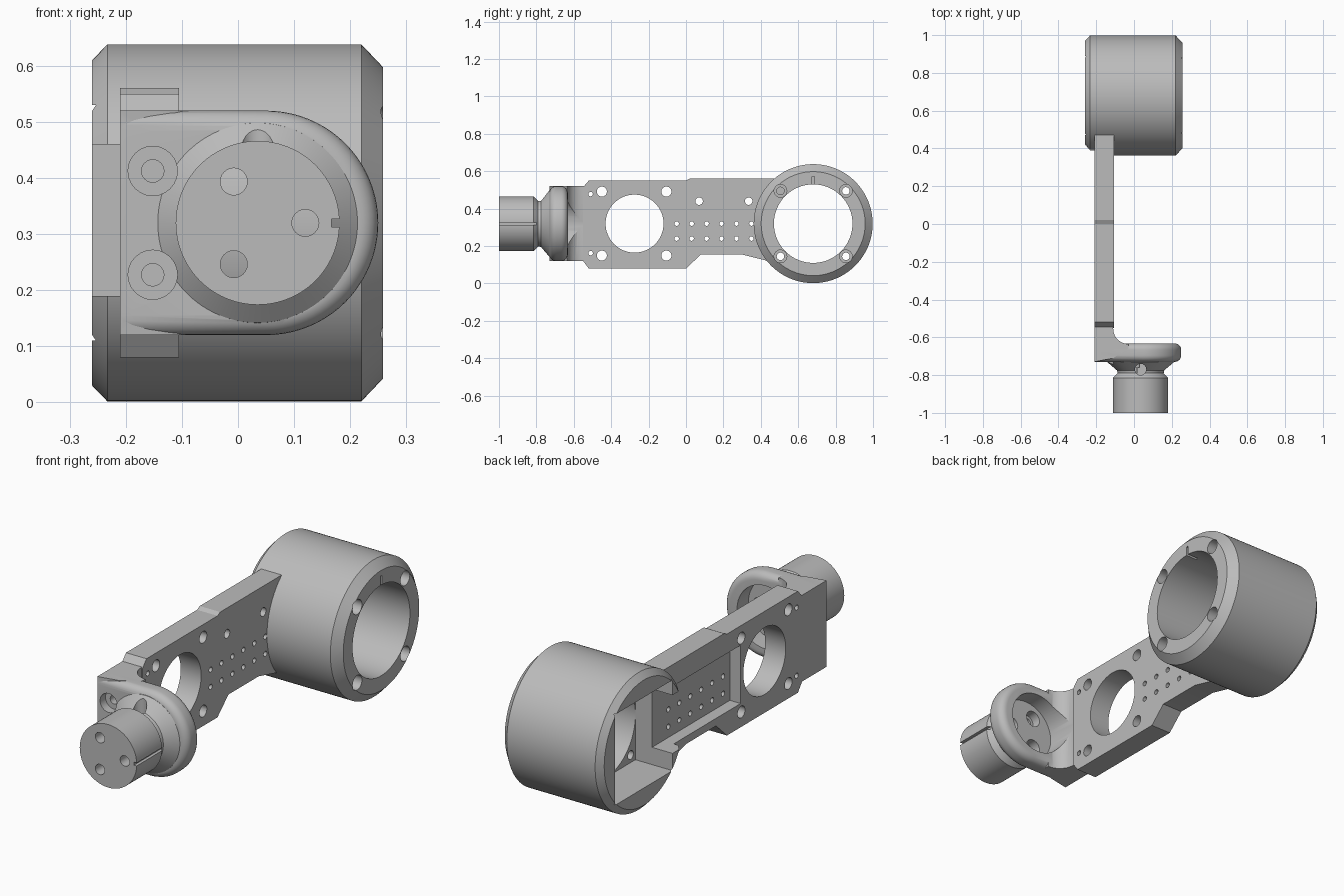
import bpy, bmesh, math
from mathutils import Vector

cube = bpy.data.objects.get("Cube")
if cube:
    bpy.data.objects.remove(cube, do_unlink=True)

grey = bpy.data.materials.new("plain grey")
grey.use_nodes = True
grey.diffuse_color = (0.5, 0.5, 0.5, 1)
grey.node_tree.nodes["Principled BSDF"].inputs["Base Color"].default_value = (0.5, 0.5, 0.5, 1)

MID = 0.32      # height of the shared centre line


def place(axis, t, u, v):
    """Point at t along the axis, with u, v the other two coordinates in order."""
    return Vector({"x": (t, u, v), "y": (u, t, v), "z": (u, v, t)}[axis])


def finish(name, bm):
    bmesh.ops.recalc_face_normals(bm, faces=bm.faces)
    mesh = bpy.data.meshes.new(name)
    bm.to_mesh(mesh)
    bm.free()
    mesh.materials.append(grey)
    obj = bpy.data.objects.new(name, mesh)
    bpy.context.collection.objects.link(obj)
    return obj


def loft(name, axis, rings):
    """Solid through rings given as (position, outline)."""
    bm = bmesh.new()
    loops = [[bm.verts.new(place(axis, t, u, v)) for u, v in outline] for t, outline in rings]
    for a, b in zip(loops, loops[1:]):
        for i in range(len(a)):
            j = (i + 1) % len(a)
            bm.faces.new((a[i], a[j], b[j], b[i]))
    bm.faces.new(loops[0])
    bm.faces.new(loops[-1])
    return finish(name, bm)


def prism(name, axis, a, b, outline):
    return loft(name, axis, [(a, outline), (b, outline)])


def arc(u, v, r, start, end, n):
    return [(u + r * math.cos(math.radians(start + (end - start) * i / n)),
             v + r * math.sin(math.radians(start + (end - start) * i / n))) for i in range(n + 1)]


def lathe(name, axis, u, v, profile, n=96):
    return loft(name, axis, [(t, arc(u, v, r, 0, 360, n)[:-1]) for t, r in profile])


def hole(axis, a, b, u, v, r):
    return lathe("cutter", axis, u, v, [(a, r), (b, r)], 64 if r > 0.1 else 24)


def box(x, y, z):
    return prism("cutter", "x", *x, [(y[0], z[0]), (y[1], z[0]), (y[1], z[1]), (y[0], z[1])])


def combine(obj, others, operation="DIFFERENCE"):
    """Boolean each helper into the object, then drop the helper."""
    for other in others:
        other.hide_render = True
        mod = obj.modifiers.new("cut", "BOOLEAN")
        mod.operation, mod.solver, mod.object = operation, "EXACT", other
        bpy.context.view_layer.update()
        old = obj.data
        new = bpy.data.meshes.new_from_object(obj.evaluated_get(bpy.context.evaluated_depsgraph_get()))
        obj.modifiers.clear()
        obj.data = new
        bpy.data.meshes.remove(old)
        bpy.data.objects.remove(other, do_unlink=True)


def tray():
    """Cable channel running along the arm into the barrel."""
    return box((-0.3, -0.155), (-0.1, 0.5), (0.19, 0.46))


# Barrel: chamfered ring with a bore, square rear pocket and corner screws
BY = 0.68
barrel = lathe("barrel", "x", BY, MID, [(-0.26, 0.29), (-0.233, 0.318), (0.22, 0.318), (0.258, 0.278)], 128)
cuts = [hole("x", -0.4, 0.4, BY, MID, 0.21),
        box((-0.3, -0.07), (BY - 0.21, BY + 0.21), (MID - 0.21, MID + 0.21)),
        tray(),
        box((0.2, 0.3), (BY - 0.006, BY + 0.006), (0.5, 0.573))]
for sy in (-1, 1):
    for sz in (-1, 1):
        y, z = BY + sy * 0.175, MID + sz * 0.175
        cuts += [hole("x", -0.3, 0.3, y, z, 0.02), hole("x", 0.18, 0.3, y, z, 0.034)]
combine(barrel, cuts)

# Arm: flat plate with a stepped outline, a large window and screw holes
arm = prism("arm_plate", "x", -0.21, -0.105,
            [(-0.55, 0.12), (-0.52, 0.08), (0, 0.08), (0.08, 0.155), (0.3, 0.155), (0.43, 0.122),
             (0.47, 0.122), (0.47, 0.56), (0.02, 0.56), (0, 0.55), (-0.52, 0.55), (-0.55, 0.515)])
holes = [(-0.275, MID, 0.155), (0.07, 0.44, 0.02), (0.335, 0.44, 0.02)]
for s in (-1, 1):
    z = MID + s * 0.171
    holes += [(-0.45, z, 0.027), (-0.105, z, 0.027), (-0.51, MID + s * 0.158, 0.012)]
for i in range(6):
    holes += [(-0.05 + 0.08 * i, z, 0.012) for z in (0.24, 0.32)]
combine(arm, [tray()] + [hole("x", -0.3, 0, *h) for h in holes])

# Flange: rounded D-shaped end plate
HX = 0.035
outline = [(-0.21, 0.12)] + arc(0.05, MID, 0.2, -90, 90, 40) + [(-0.21, 0.52)]
flange = prism("handle_flange", "y", -0.73, -0.632, outline)
bm = bmesh.new()
bm.from_mesh(flange.data)
rim = [e for e in bm.edges if abs(e.verts[0].co.y - e.verts[1].co.y) < 0.001
       and max(v.co.x for v in e.verts) > -0.2]
bmesh.ops.bevel(bm, geom=rim, offset=0.035, segments=6, profile=0.5, affect="EDGES")
bm.to_mesh(flange.data)
bm.free()

# Leg with inner fillet that ties the flange to the arm
leg = prism("leg", "z", 0.12, 0.52,
            [(-0.21, -0.73), (-0.11, -0.71), (-0.03, -0.66)] +
            arc(-0.03, -0.555, 0.08, 270, 180, 10) + [(-0.11, -0.545), (-0.21, -0.545)])

# Handle: round stub with a narrow neck flaring into the flange
stub = lathe("stub", "y", HX, MID, [(-1, 0.146), (-0.815, 0.146), (-0.8, 0.132), (-0.79, 0.122),
                                    (-0.775, 0.125), (-0.73, 0.178), (-0.7, 0.18)])
combine(flange, [leg, stub], "UNION")

# Rear cup, keyway, neck hole and screw holes
cuts = [hole("y", -0.715, -0.5, HX, MID, 0.146),
        box((0.167, 0.2), (-1.1, -0.79), (MID - 0.007, MID + 0.007)),
        hole("z", MID + 0.08, 0.6, HX, -0.77, 0.03)]
for i in range(3):
    a = math.radians(120 * i)
    u, v = HX + 0.085 * math.cos(a), MID + 0.085 * math.sin(a)
    cuts += [hole("y", -1.1, -0.6, u, v, 0.024), hole("y", -0.76, -0.6, u, v, 0.038)]
for s in (-1, 1):
    u, v = -0.152, MID + s * 0.0925
    cuts += [hole("y", -0.8, -0.69, u, v, 0.044), hole("y", -0.8, -0.62, u, v, 0.02)]
combine(flange, cuts)

# Smooth the round walls, keep the edges crisp
bpy.ops.object.select_all(action="DESELECT")
for obj in (barrel, arm, flange):
    obj.select_set(True)
    bpy.context.view_layer.objects.active = obj
bpy.ops.object.shade_smooth_by_angle(angle=math.radians(25))
